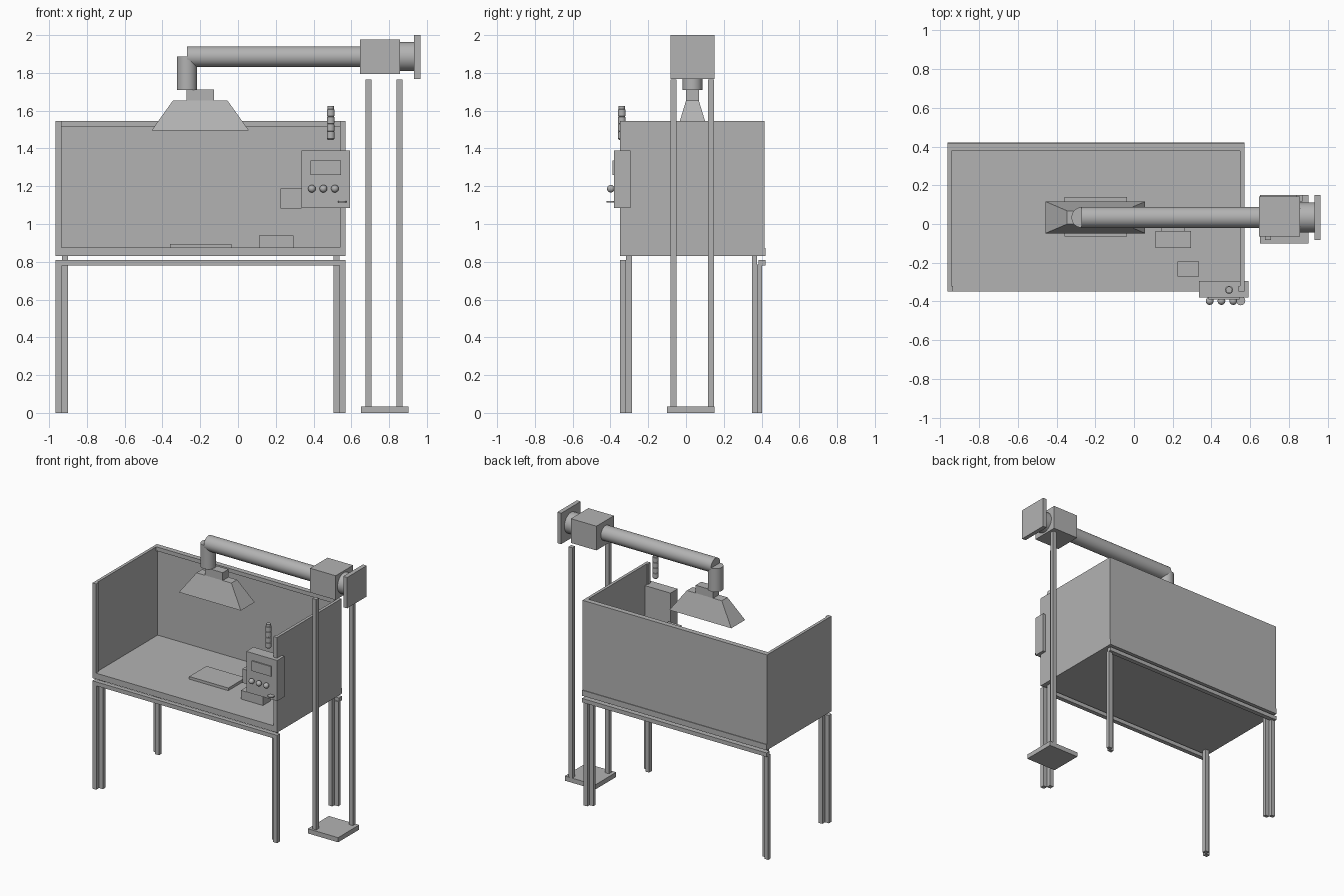
import bpy, bmesh, math
from mathutils import Matrix, Vector

cube = bpy.data.objects.get("Cube")
if cube:
    bpy.data.objects.remove(cube, do_unlink=True)

grey = bpy.data.materials.new("plain_grey")
grey.use_nodes = True
grey.diffuse_color = (0.45, 0.45, 0.45, 1)
grey.node_tree.nodes["Principled BSDF"].inputs["Base Color"].default_value = (0.45, 0.45, 0.45, 1)


def finish(name, bm, smooth=False):
    bmesh.ops.recalc_face_normals(bm, faces=bm.faces)
    mesh = bpy.data.meshes.new(name)
    bm.to_mesh(mesh)
    bm.free()
    mesh.materials.append(grey)
    obj = bpy.data.objects.new(name, mesh)
    bpy.context.collection.objects.link(obj)
    if smooth:
        bpy.ops.object.select_all(action="DESELECT")
        obj.select_set(True)
        bpy.context.view_layer.objects.active = obj
        bpy.ops.object.shade_smooth_by_angle(angle=math.radians(40))
    return obj


def box(name, x, y, z):
    """Box from (min, max) pairs."""
    bm = bmesh.new()
    bmesh.ops.create_cube(bm, size=1)
    for v in bm.verts:
        v.co = [(a + b) / 2 + c * (b - a) for (a, b), c in zip((x, y, z), v.co)]
    return finish(name, bm)


def rod(name, start, end, radius):
    """Cylinder between two points."""
    a, b = Vector(start), Vector(end)
    axis = b - a
    bm = bmesh.new()
    bmesh.ops.create_cone(bm, cap_ends=True, segments=40, radius1=radius, radius2=radius,
                          depth=axis.length)
    turn = axis.to_track_quat("Z", "Y").to_matrix().to_4x4()
    bm.transform(Matrix.Translation((a + b) / 2) @ turn)
    return finish(name, bm, True)


def lathe(name, x, y, profile, segments=24):
    """Closed turned shape from (radius, height) points."""
    bm = bmesh.new()
    rings = []
    for r, z in profile:
        rings.append([bm.verts.new((x + r * math.cos(i * math.tau / segments),
                                    y + r * math.sin(i * math.tau / segments), z))
                      for i in range(segments)])
    for low, high in zip(rings, rings[1:]):
        for i in range(segments):
            j = (i + 1) % segments
            bm.faces.new((low[i], low[j], high[j], high[i]))
    bm.faces.new(rings[0])
    bm.faces.new(rings[-1])
    return finish(name, bm, True)


# Bench top and three walls
L, R, F, B = -0.965, 0.57, -0.35, 0.415
box("bench_top", (L, R), (F, B), (0.83, 0.875))
box("back_wall", (L, R), (0.393, B), (0.83, 1.545))
box("back_wall_top_rail", (L + 0.02, R - 0.02), (0.376, 0.395), (1.515, 1.545))
box("back_wall_bottom_rail", (L, R), (0.40, 0.42), (0.83, 0.872))
for side, edge, d in (("right", L, 1), ("left", R, -1)):
    box(side + "_wall", sorted((edge, edge + d * 0.022)), (F, B), (0.83, 1.545))
    box(side + "_wall_front_post", sorted((edge, edge + d * 0.03)), (F, F + 0.03), (0.83, 1.545))

# Lower rails and stepped double legs
box("front_lower_rail", (L, R), (F, F + 0.033), (0.78, 0.81))
box("back_lower_rail", (L, R), (0.385, 0.42), (0.78, 0.81))
for side, edge, d in (("right", L, 1), ("left", R, -1)):
    for end, outer, inner in (("front", (F, -0.317), (-0.317, -0.285)),
                              ("back", (0.376, 0.402), (0.35, 0.376))):
        name = end + "_" + side + "_leg"
        box(name + "_outer", sorted((edge, edge + d * 0.032)), outer, (0, 0.785))
        box(name + "_inner", sorted((edge + d * 0.032, edge + d * 0.064)), inner, (0, 0.83))

# Items on the bench
box("work_plate", (-0.36, -0.035), (-0.065, 0.14), (0.875, 0.895))
box("bench_unit", (0.112, 0.295), (-0.125, -0.035), (0.875, 0.94))
box("bench_unit_tab", (0.14, 0.26), (-0.035, -0.02), (0.875, 0.92))
box("terminal_box", (0.225, 0.336), (-0.27, -0.195), (1.083, 1.187))

# Control box with screen, knobs and switch
box("control_box", (0.335, 0.592), (-0.38, -0.295), (1.085, 1.39))
box("control_screen", (0.385, 0.545), (-0.389, -0.379), (1.26, 1.335))
for i in range(3):
    bm = bmesh.new()
    bmesh.ops.create_uvsphere(bm, u_segments=24, v_segments=14, radius=0.02,
                              matrix=Matrix.Translation((0.391 + i * 0.061, -0.398, 1.187)))
    finish("control_knob_%d" % (i + 1), bm, True)
rod("control_switch", (0.552, -0.397, 1.113), (0.552, -0.397, 1.122), 0.023)

# Banded signal lamp
profile = [(0.015, 1.445)]
for i in range(4):
    z = 1.452 + i * 0.04
    profile += [(0.021, z), (0.021, z + 0.034), (0.017, z + 0.036), (0.017, z + 0.038)]
profile += [(0.017, 1.625)]
lathe("signal_lamp", 0.491, -0.34, profile)

# Extraction hood: tapered skirt and neck
bm = bmesh.new()
bmesh.ops.create_cube(bm, size=1)
for v in bm.verts:
    top = v.co.z > 0
    v.co = (-0.2 + v.co.x * (0.29 if top else 0.515),
            0.034 + v.co.y * (0.068 if top else 0.164),
            1.653 if top else 1.495)
finish("hood_skirt", bm)
box("hood_neck", (-0.273, -0.127), (0, 0.068), (1.65, 1.712))

# Duct, fan box and outlet
Y, Z = 0.034, 1.886
rod("duct_drop", (-0.27, Y, 1.71), (-0.27, Y, Z), 0.053)
rod("duct_run", (-0.27, Y, Z), (0.65, Y, Z), 0.055)
box("fan_box", (0.645, 0.857), (-0.065, 0.142), (1.795, 1.977))
rod("outlet_collar", (0.85, Y, Z), (0.935, Y, Z), 0.077)
box("outlet_plate", (0.933, 0.965), (-0.083, 0.15), (1.768, 2.0))

# Duct stand
box("stand_base", (0.65, 0.902), (-0.1, 0.15), (0, 0.035))
box("stand_front_post", (0.676, 0.708), (-0.083, -0.051), (0.03, 1.765))
box("stand_back_post", (0.84, 0.872), (0.117, 0.149), (0.03, 1.765))
